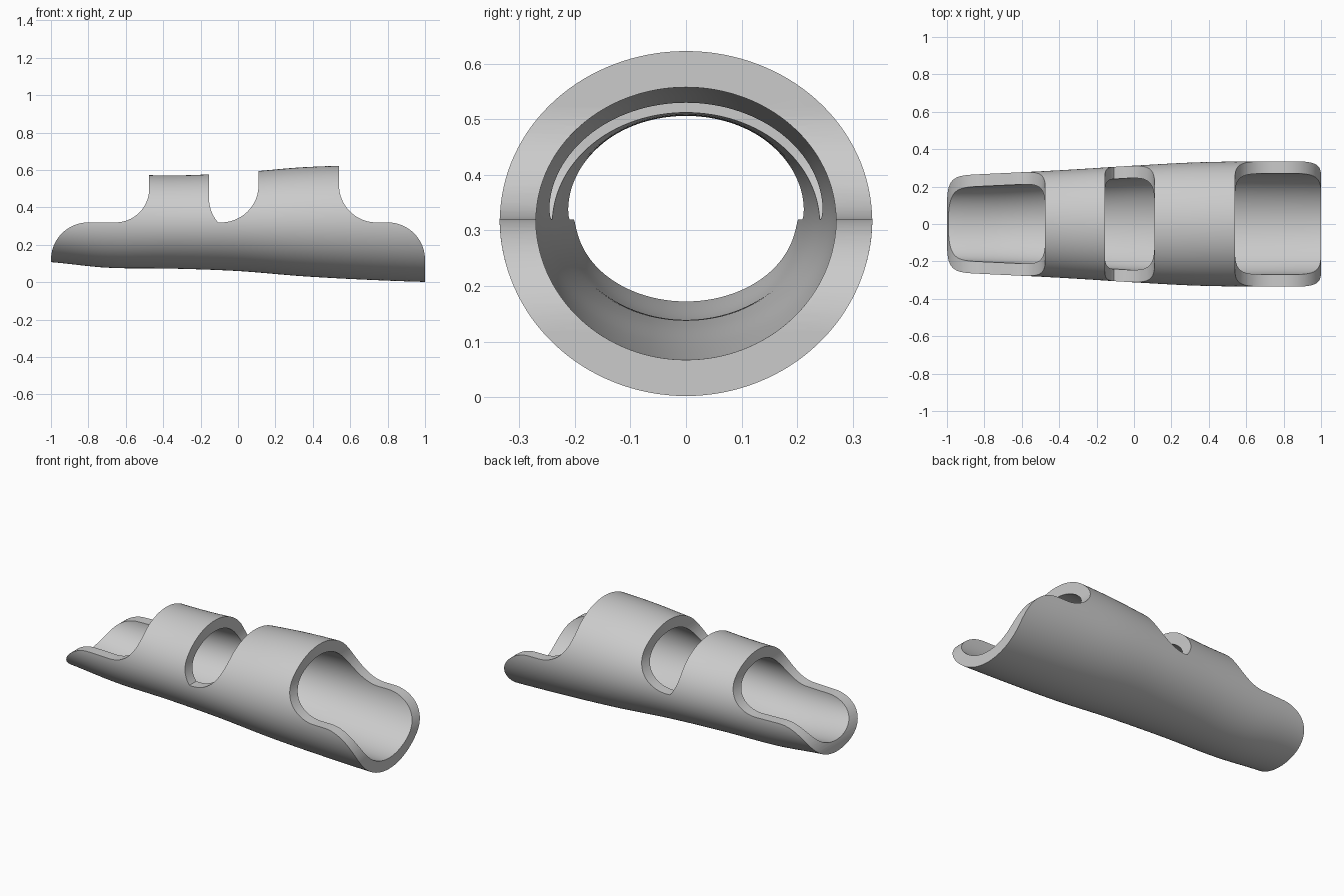
import bpy, bmesh, math

old = bpy.data.objects.get("Cube")
if old:
    bpy.data.objects.remove(old, do_unlink=True)

MID, WALL, SIDES, RINGS = 0.32, 0.065, 128, 60

# Sleeve sections, evenly spaced along x: half width, bottom and top height
STATIONS = [(0.258, 0.111, 0.60), (0.272, 0.078, 0.582), (0.29, 0.073, 0.571),
            (0.312, 0.060, 0.586), (0.330, 0.032, 0.615), (0.335, 0.013, 0.626),
            (0.335, 0.001, 0.628)]


def section(t):
    """Smoothly interpolated section for t from 0 to 1."""
    last = len(STATIONS) - 1
    i = min(int(t * last), last - 1)
    f = t * last - i
    a, b, c, d = (STATIONS[max(0, min(last, i + k))] for k in (-1, 0, 1, 2))
    return [q + f * ((r - p) + f * ((2 * p - 5 * q + 4 * r - s) + f * (3 * (q - r) + s - p))) / 2
            for p, q, r, s in zip(a, b, c, d)]


def ring(bm, t, inset):
    width, low, high = section(t)
    verts = []
    for k in range(SIDES):
        a = 2 * math.pi * k / SIDES
        height = (high - MID if math.sin(a) > 0 else MID - low) - inset
        verts.append(bm.verts.new((2.1 * t - 1.05, (width - inset) * math.cos(a),
                                   MID + height * math.sin(a))))
    return verts


def make_object(name, bm):
    bmesh.ops.recalc_face_normals(bm, faces=bm.faces[:])
    mesh = bpy.data.meshes.new(name)
    bm.to_mesh(mesh)
    bm.free()
    obj = bpy.data.objects.new(name, mesh)
    bpy.context.collection.objects.link(obj)
    return obj


# Hollow sleeve: outer skin forward, inner skin back, closed into a loop
bm = bmesh.new()
loop = [ring(bm, i / RINGS, 0) for i in range(RINGS + 1)]
loop += [ring(bm, i / RINGS, WALL) for i in range(RINGS, -1, -1)]
for i, a in enumerate(loop):
    b = loop[(i + 1) % len(loop)]
    for k in range(SIDES):
        n = (k + 1) % SIDES
        bm.faces.new((a[k], a[n], b[n], b[k]))
sleeve = make_object("sleeve", bm)


def arc(cx, cz, r, start, end, steps=20):
    """Arc points in the side plane, angles in degrees."""
    angles = [math.radians(start + (end - start) * i / steps) for i in range(steps + 1)]
    return [(cx + r * math.cos(a), cz + r * math.sin(a)) for a in angles]


# Side outline: rounded toes, two tall bands and a notch between them
outline = [(-1, -0.1)]
outline += arc(-0.8, MID - 0.2, 0.2, 180, 90)
outline += arc(-0.655, MID + 0.18, 0.18, 270, 360)
outline += [(-0.475, 0.8), (-0.155, 0.8)]
outline += arc(0.045, MID + 0.13, 0.2, 180, 220.5)
outline += arc(-0.09, MID + 0.2, 0.2, 270, 360)
outline += [(0.11, 0.8), (0.54, 0.8)]
outline += arc(0.74, MID + 0.2, 0.2, 180, 270)
outline += arc(0.8, MID - 0.2, 0.2, 90, 0)
outline += [(1, -0.1)]

bm = bmesh.new()
face = bm.faces.new([bm.verts.new((x, -0.5, z)) for x, z in outline])
side = bmesh.ops.extrude_face_region(bm, geom=[face])["geom"]
bmesh.ops.translate(bm, vec=(0, 1, 0),
                    verts=[g for g in side if isinstance(g, bmesh.types.BMVert)])
cutter = make_object("outline_cutter", bm)
cutter.hide_render = True

# Trim the sleeve to the outline
trim = sleeve.modifiers.new("trim", 'BOOLEAN')
trim.operation = 'INTERSECT'
trim.solver = 'EXACT'
trim.object = cutter
bpy.context.view_layer.objects.active = sleeve
for o in bpy.context.selected_objects:
    o.select_set(False)
sleeve.select_set(True)
bpy.ops.object.modifier_apply(modifier=trim.name)
bpy.data.objects.remove(cutter, do_unlink=True)

# Plain grey finish
grey = bpy.data.materials.new("plain grey")
grey.use_nodes = True
colour = (0.6, 0.6, 0.6, 1)
grey.diffuse_color = colour
grey.node_tree.nodes["Principled BSDF"].inputs["Base Color"].default_value = colour
sleeve.data.materials.clear()
sleeve.data.materials.append(grey)
bpy.ops.object.shade_smooth_by_angle(angle=math.radians(30))
